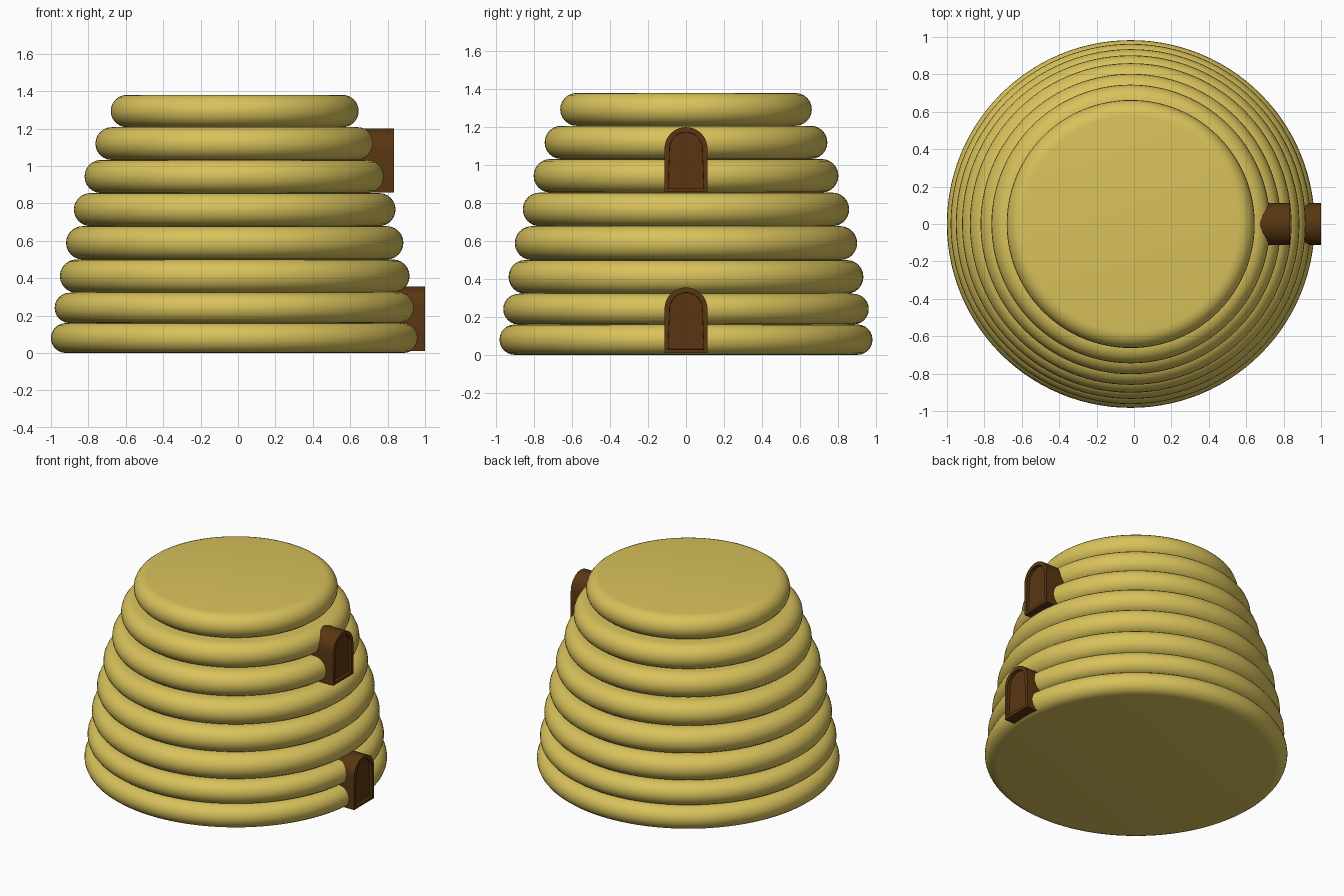
import bpy, bmesh, math

if "Cube" in bpy.data.objects:
    bpy.data.objects.remove(bpy.data.objects["Cube"])


def material(name, col):
    m = bpy.data.materials.new(name)
    m.diffuse_color = (*col, 1)
    m.use_nodes = True
    m.node_tree.nodes["Principled BSDF"].inputs["Base Color"].default_value = m.diffuse_color
    return m


STRAW = material("straw_yellow", (0.69, 0.54, 0.105))
WOOD = material("dark_wood", (0.10, 0.037, 0.006))
CX = -0.0175  # hive axis in x


def finish(name, bm, mat, angle):
    bmesh.ops.recalc_face_normals(bm, faces=bm.faces)
    me = bpy.data.meshes.new(name)
    bm.to_mesh(me)
    bm.free()
    me.materials.append(mat)
    ob = bpy.data.objects.new(name, me)
    bpy.context.collection.objects.link(ob)
    bpy.ops.object.select_all(action='DESELECT')
    ob.select_set(True)
    bpy.context.view_layer.objects.active = ob
    bpy.ops.object.shade_smooth_by_angle(angle=math.radians(angle))
    return ob


# Hive: stacked rounded coils turned around the axis
radii = [0.983, 0.963, 0.935, 0.902, 0.86, 0.803, 0.745, 0.663]
levels = [0, 0.16, 0.322, 0.5, 0.678, 0.855, 1.032, 1.207, 1.38]
profile = []
for r, z0, z1 in zip(radii, levels, levels[1:]):
    h = (z1 - z0) / 2
    for i in range(13):
        a = math.pi * (i / 12 - 0.5)
        profile.append((r - h + h * math.cos(a), z0 + h + h * math.sin(a)))

SEG = 112
bm = bmesh.new()
rings = []
for r, z in profile:
    rings.append([bm.verts.new((CX + r * math.cos(2 * math.pi * k / SEG),
                                r * math.sin(2 * math.pi * k / SEG), z))
                  for k in range(SEG)])
for lo, hi in zip(rings, rings[1:]):
    for k in range(SEG):
        n = (k + 1) % SEG
        bm.faces.new((lo[k], lo[n], hi[n], hi[k]))
bm.faces.new(rings[0][::-1])
bm.faces.new(rings[-1])
finish("hive_body", bm, STRAW, 40)


# Arched doors with a recessed panel, facing +x
def door(name, back, front, z0, height, half=0.113):
    spring = z0 + height - half
    pts = [(-half, z0), (half, z0)]
    pts += [(half * math.cos(math.pi * i / 20), spring + half * math.sin(math.pi * i / 20))
            for i in range(21)]
    bm = bmesh.new()
    face = bm.faces.new([bm.verts.new((front, y, z)) for y, z in pts])
    rear = bm.faces.new([bm.verts.new((back, y, z)) for y, z in reversed(pts)])
    n = len(pts)
    fv, rv = list(face.verts), list(rear.verts)[::-1]
    for i in range(n):
        j = (i + 1) % n
        bm.faces.new((fv[j], fv[i], rv[i], rv[j]))
    bmesh.ops.remove_doubles(bm, verts=bm.verts, dist=1e-4)
    bmesh.ops.recalc_face_normals(bm, faces=bm.faces)
    face = max(bm.faces, key=lambda f: f.calc_center_median().x)
    bmesh.ops.inset_region(bm, faces=[face], thickness=0.027, depth=0)
    bmesh.ops.inset_region(bm, faces=[face], thickness=0.001, depth=-0.02)
    finish(name, bm, WOOD, 30)


door("lower_door", 0.80, 1.0, 0.01, 0.345)
door("upper_door", 0.60, 0.835, 0.857, 0.343)
